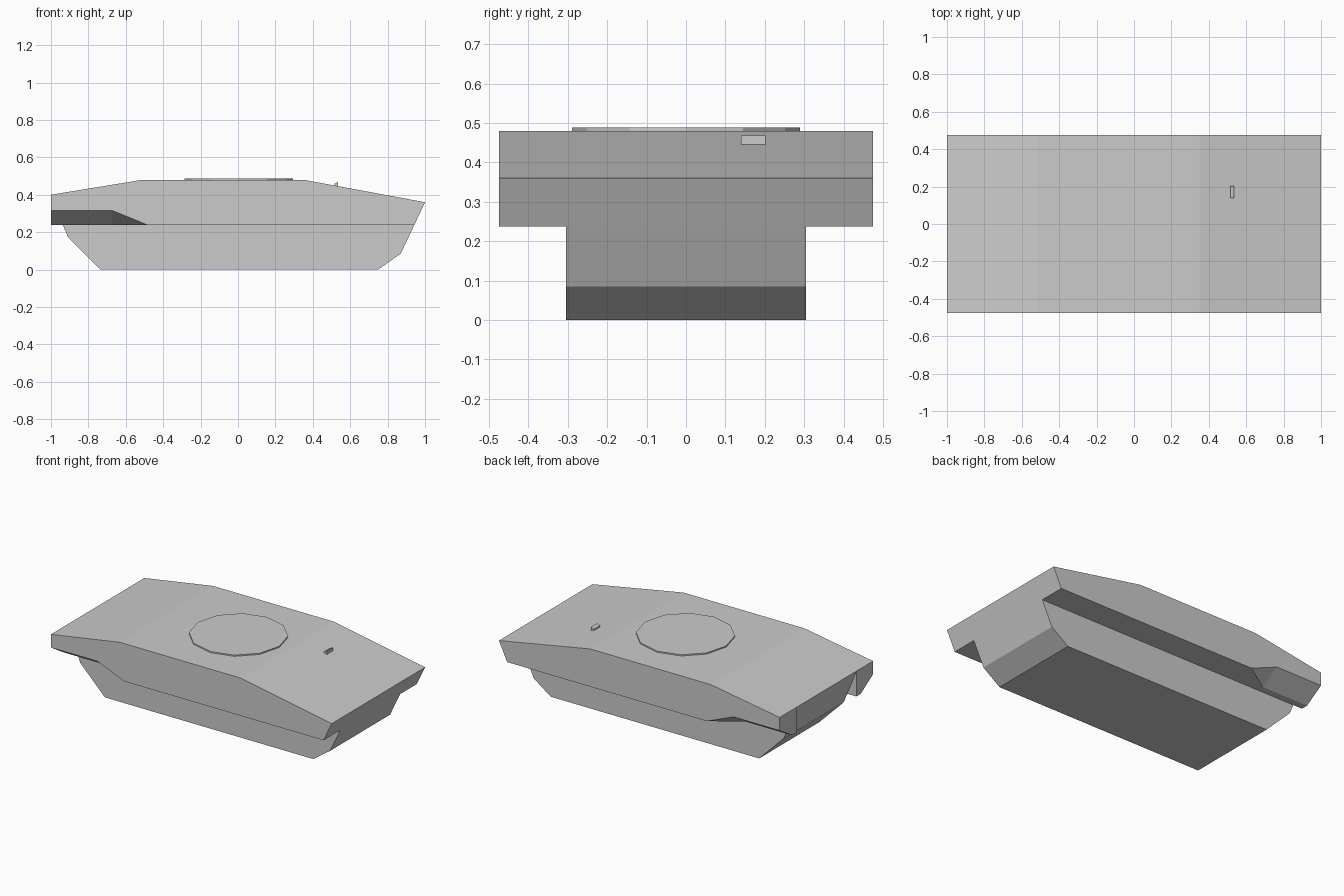
import bpy, bmesh, math

if "Cube" in bpy.data.objects:
    bpy.data.objects.remove(bpy.data.objects["Cube"])

W, B = 0.475, 0.305          # half width of sponsons and of lower hull
K, ZU, ZC = 0.35, 0.237, 0.315  # sponson chamfer start, underside, raised rear edge
XF, XR = 0.942, -0.935       # bow and stern plates where they meet the underside


def make_object(name, bm):
    bmesh.ops.remove_doubles(bm, verts=bm.verts, dist=1e-4)
    bmesh.ops.recalc_face_normals(bm, faces=bm.faces)
    me = bpy.data.meshes.new(name)
    bm.to_mesh(me)
    bm.free()
    ob = bpy.data.objects.new(name, me)
    bpy.context.collection.objects.link(ob)
    return ob


# Hull: one half as flat plates, mirrored across y
bm = bmesh.new()


def plate(*pts):
    for s in (1, -1):
        vs = [bm.verts.new((x, s * y, z)) for x, y, z in pts]
        bm.faces.new(vs if s > 0 else vs[::-1])


def strip(profile, w):
    for (x0, z0), (x1, z1) in zip(profile, profile[1:]):
        plate((x0, 0, z0), (x1, 0, z1), (x1, w, z1), (x0, w, z0))


# deck
plate((-1, 0, .4), (-.51, 0, .48), (-.51, W, .48), (-1, W, .4), (-1, B, .4))
strip([(-.51, .48), (.35, .48), (1, .36)], W)
# bow, belly and stern
plate((1, 0, .36), (1, W, .36), (XF, W, ZU), (XF, B, ZU), (XF, 0, ZU))
belly = [(XF, ZU), (.87, .085), (.75, 0), (-.735, 0), (-.91, .175)]
strip(belly, B)
plate((-1, 0, .4), (-1, B, .4), (XR, B, ZU), (-.91, B, .175), (-.91, 0, .175))
# lower side wall
plate(*[(x, B, z) for x, z in belly + [(XR, ZU)]])
# sponson outer side
side = [(-1, .4), (-.51, .48), (.35, .48), (1, .36), (XF, ZU), (-.48, ZU), (-.67, ZC), (-1, ZC)]
plate(*[(x, W, z) for x, z in side])
# sponson underside with rear chamfer
plate(*[(x, y, ZU) for x, y in [(XF, B), (XF, W), (-.48, W), (-.67, K), (-1, K), (-1, B), (XR, B)]])
plate((-.48, W, ZU), (-.67, W, ZC), (-.67, K, ZU))
plate((-.67, W, ZC), (-1, W, ZC), (-1, K, ZU), (-.67, K, ZU))
# sponson rear end and its inner wall
plate((-1, B, .4), (-1, W, .4), (-1, W, ZC), (-1, K, ZU), (-1, B, ZU))
plate((-1, B, .4), (-1, B, ZU), (XR, B, ZU))
make_object("hull", bm)

# Turret ring: low twelve-sided disc
bm = bmesh.new()
bmesh.ops.create_cone(bm, cap_ends=True, segments=12, radius1=.29, radius2=.29, depth=.01)
ring = make_object("turret_ring", bm)
ring.location = (.004, 0, .483)

# Driver periscope: small wedge on the sloping front deck
bm = bmesh.new()
prof = [(.515, .448), (.515, .458), (.535, .468), (.535, .444)]
face = bm.faces.new([bm.verts.new((x, .14, z)) for x, z in prof])
ext = bmesh.ops.extrude_face_region(bm, geom=[face])
bmesh.ops.translate(bm, vec=(0, .062, 0),
                    verts=[g for g in ext["geom"] if isinstance(g, bmesh.types.BMVert)])
make_object("driver_periscope", bm)
